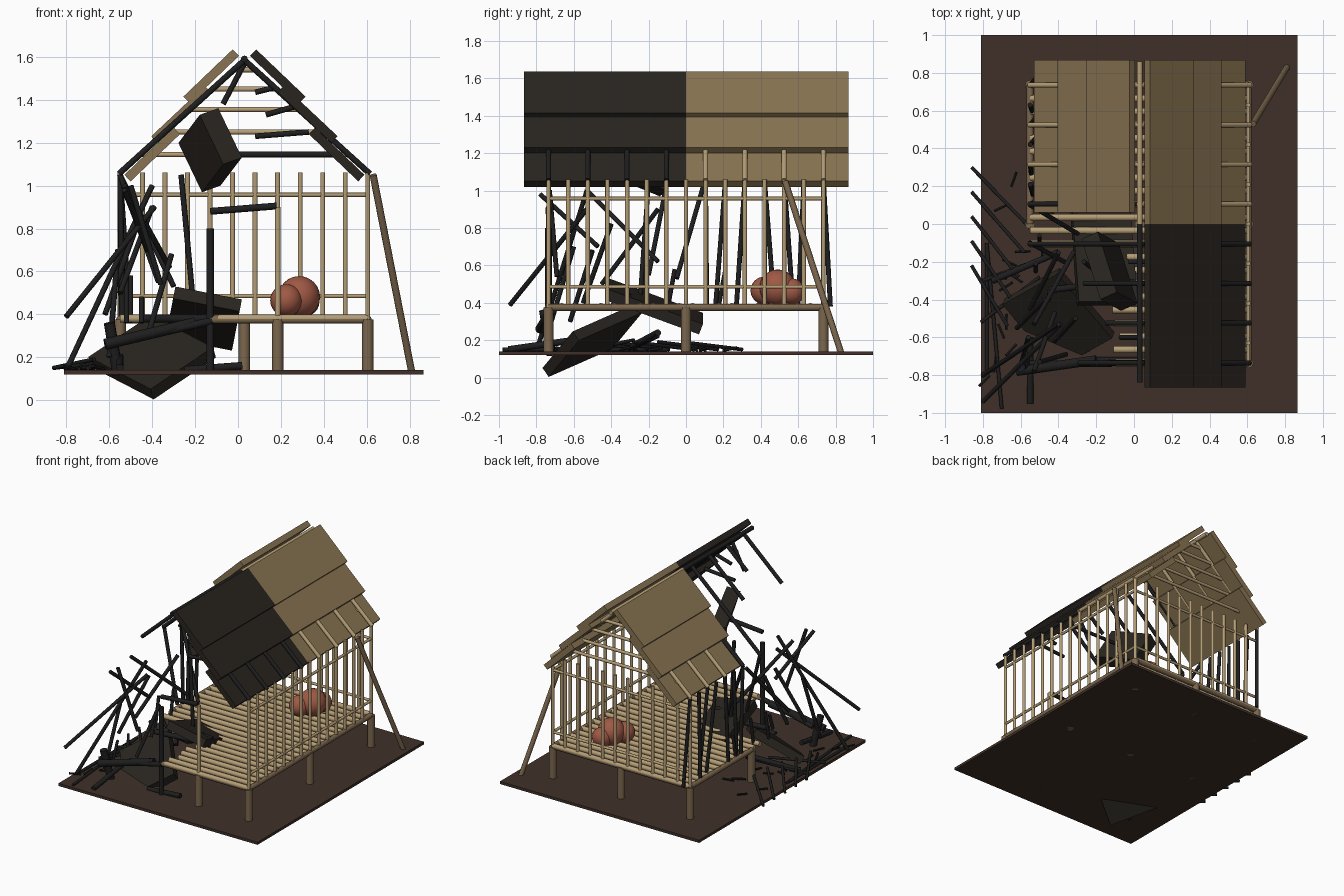
import bpy, bmesh, math, random
from mathutils import Vector, Matrix

if "Cube" in bpy.data.objects:
    bpy.data.objects.remove(bpy.data.objects["Cube"])

random.seed(4)

def mat(name, r, g, b):
    m = bpy.data.materials.new(name)
    m.diffuse_color = (r, g, b, 1)
    m.use_nodes = True
    m.node_tree.nodes["Principled BSDF"].inputs["Base Color"].default_value = m.diffuse_color
    return m

BAMBOO = mat("bamboo", .46, .34, .18)
WOOD = mat("post_wood", .2, .135, .075)
THATCH = mat("thatch", .25, .175, .085)
BURNT = mat("burnt_thatch", .022, .018, .014)
CHAR = mat("char", .013, .013, .013)
EARTH = mat("earth", .05, .03, .022)
CLAY = mat("clay", .35, .1, .06)

def finish(name, bm, m):
    me = bpy.data.meshes.new(name)
    bm.to_mesh(me)
    bm.free()
    me.materials.append(m)
    o = bpy.data.objects.new(name, me)
    bpy.context.collection.objects.link(o)
    bpy.ops.object.select_all(action='DESELECT')
    o.select_set(True)
    bpy.context.view_layer.objects.active = o
    bpy.ops.object.shade_smooth_by_angle(angle=math.radians(50))

def poles(name, segs, r, m, sides=10):
    """Round poles, one per (start, end) pair, in one object."""
    bm = bmesh.new()
    for a, b in segs:
        a, b = Vector(a), Vector(b)
        d = b - a
        M = Matrix.Translation((a + b) / 2) @ d.to_track_quat('Z', 'Y').to_matrix().to_4x4()
        bmesh.ops.create_cone(bm, cap_ends=True, segments=sides, radius1=r, radius2=r,
                              depth=d.length, matrix=M)
    finish(name, bm, m)

def slab(name, c, u, v, t, m):
    """Board centred on c with edge vectors u, v and thickness t."""
    u, v = Vector(u), Vector(v)
    v = v - u.normalized() * v.dot(u.normalized())
    n = u.cross(v).normalized() * t
    M = Matrix((u, v, n)).transposed().to_4x4()
    M.translation = Vector(c)
    bm = bmesh.new()
    bmesh.ops.create_cube(bm, size=1, matrix=M)
    bmesh.ops.recalc_face_normals(bm, faces=bm.faces)
    finish(name, bm, m)

# ground
slab("ground", (.027, 0, .13), (1.675, 0, 0), (0, 2, 0), .02, EARTH)

# stilts and floor frame
XR, XL, Y = .605, -.55, .735
poles("stilts", [((x, y, .12), (x, y, .375)) for x, y in
      [(XR, -Y), (XR, 0), (XR, Y), (.185, -Y), (.03, Y), (XL, Y), (XL, 0), (.03, 0)]], .027, WOOD, 12)
poles("floor_beams", [((XR, -Y, .375), (XR, Y, .375)), ((-.13, -Y, .375), (XR, -Y, .375)),
      ((XL, Y, .375), (XR, Y, .375)), ((XL, 0, .375), (XL, Y, .375))], .019, WOOD)

# floor slats, broken off at the burnt corner
slats = []
for i in range(22):
    y = -Y + .07 * i
    x0 = XL if y > -.12 else random.uniform(-.12, -.01)
    slats.append(((x0, y, .38), (XR, y, .38)))
poles("floor_slats", slats, .019, BAMBOO, 8)

# standing right and back walls
ys = [-Y + .105 * i for i in range(15)]
poles("right_wall_poles", [((XR, y, .37), (XR, y, 1.06)) for y in ys], .012, BAMBOO)
poles("back_wall_poles", [((XR - .105 * i, Y, .37), (XR - .105 * i, Y, 1.06)) for i in range(12)], .012, BAMBOO)
poles("wall_rails", [s for z in (.485, .957) for s in
      [((XR, -Y, z), (XR, Y, z)), ((XL, Y, z), (XR, Y, z))]], .01, BAMBOO)

# burnt left wall, poles leaning
poles("left_wall_poles", [((XL, y, 1.05), (XL + random.uniform(0, .05), y + random.uniform(-.08, .08), .38))
      for y in ys[8:]] + [((XL, .1, 1.05), (-.3, -.05, .53)), ((XL, -.1, 1.05), (-.37, -.2, .55))], .013, CHAR)

# doorway
poles("door_jamb_right", [((.185, -Y, .375), (.185, -Y, .9))], .014, BAMBOO)
poles("door_jamb_burnt", [((-.13, -Y, .13), (-.13, -Y, .8))], .018, CHAR)
poles("door_lintel", [((-.13, -Y, .88), (.18, -Y, .905))], .016, CHAR)

# roof: ridge, rafters, gable bars, overlapping tiers
CX = .03
poles("ridge_pole", [((CX, 0, 1.59), (CX, .86, 1.59))], .016, BAMBOO)
poles("ridge_pole_burnt", [((CX, -.84, 1.59), (CX, 0, 1.59))], .016, CHAR)
def rafter(y, s, t=1):
    return ((CX, y, 1.585), (CX + s * .585 * t, y, 1.585 - .53 * t))
rys = [-Y + .21 * i for i in range(8)]
poles("rafters", [rafter(y, s) for y in rys[4:] for s in (1, -1) if (y, s) != (rys[4], -1)], .014, BAMBOO)
poles("rafters_burnt", [rafter(y, 1) for y in rys[:4]] + [rafter(rys[4], -1), rafter(rys[3], -1)]
      + [rafter(y, -1, t) for y, t in zip(rys[:3], (.55, .3, .5))], .014, CHAR)
bars = []
for z in (1.54, 1.45, 1.355, 1.25, 1.145):
    w = (1.585 - z) * 1.1
    bars.append(((CX - w, Y, z), (CX + w, Y, z)))
poles("gable_bars", bars, .012, BAMBOO)
poles("broken_bars", [((.08, -.73, 1.435), (.18, -.73, 1.46)), ((.13, -.73, 1.33), (.27, -.73, 1.37)),
      ((.08, -.7, 1.23), (.33, -.7, 1.25)), ((-.03, -.2, 1.145), (.47, -.2, 1.145)),
      ((CX, -.6, 1.57), (-.07, -.6, 1.38))], .013, CHAR)

tiers = [((.04, 1.53 + .09), (.27, 1.4)), ((.17, 1.45), (.42, 1.215)), ((.315, 1.255), (.545, 1.035))]
for k, ((x0, z0), (x1, z1)) in enumerate(tiers):
    for side, s, y0, y1, m in [("right_back", 1, 0, .868, THATCH), ("right_front", 1, -.865, 0, BURNT),
                               ("left_back", -1, .06, .868, THATCH)]:
        slab(f"roof_{side}_tier{k + 1}", (CX + s * ((x0 + x1) / 2), (y0 + y1) / 2, (z0 + z1) / 2),
             (s * (x1 - x0), 0, z1 - z0), (0, y1 - y0, 0), .042, m)

# fallen roof panels
slab("fallen_panel_ground", (-.40, -.5, .20), (-.29, .34, .15), (.30, .15, .19), .06, BURNT)
slab("fallen_panel_floor", (-.16, -.17, .38), (.31, 0, -.06), (0, .5, -.19), .06, BURNT)
slab("hanging_panel", (-.13, -.25, 1.165), (.11, -.06, -.23), (.1, -.32, .13), .10, BURNT)

# leaning prop
poles("prop", [((.63, .53, 1.05), (.81, .83, .13))], .017, WOOD)

# burnt front corner: toppled post and beams
poles("toppled_posts", [((-.6, -.76, .36), (-.56, -.72, .12)), ((-.62, -.78, .26), (-.2, -.72, .36))], .026, CHAR)
poles("fallen_beams", [((-.55, -.74, .27), (-.12, -.74, .37)), ((-.25, -.72, .14), (.02, -.72, .16)),
      ((-.45, -.35, .38), (-.12, -.31, .38)), ((-.55, -.95, .15), (-.55, -.6, .2)),
      ((-.24, -.31, .45), (0, -.31, .43)), ((-.75, -.3, .16), (-.4, -.15, .24))], .018, CHAR)

# fallen burnt wall sticks
poles("leaning_sticks", [((-.39, -.53, .9), (-.8, -.94, .39)), ((-.4, -.53, 1.0), (-.8, -.8, .14)),
      ((-.53, -.53, 1.0), (-.32, -.15, .62)), ((-.53, -.78, .98), (-.42, -.47, .7)),
      ((-.4, -.15, .9), (-.55, -.45, .5)), ((-.5, -.73, 1.0), (-.36, -.69, .54)),
      ((-.265, -.2, 1.05), (-.2, -.25, .36)), ((-.47, -.4, .82), (-.62, -.55, .4)),
      ((-.31, -.5, .68), (-.42, -.62, .3)), ((-.56, -.6, .7), (-.6, -.75, .2))], .013, CHAR)
poles("wall_stubs", [((x, y, .36), (x, y + .04, z)) for x, y, z in
      [(-.52, -.25, .58), (-.5, -.1, .58), (-.54, .17, .57), (-.45, -.4, .48)]], .012, CHAR)
poles("ground_sticks", [((-.86, .3 - .13 * i, .15), (-.55 - .03 * i, -.02 - .13 * i, .19)) for i in range(5)]
      + [((-.78, -.1 - .02 * i, .15), (-.7 - .08 * i, -.98 + .2 * i, .15)) for i in range(2)]
      + [((-.81, -.52, .15), (-.5, -.28, .2)), ((-.8, -.3, .15), (-.4, -.15, .22))], .01, CHAR)

# small charcoal bits
bits = []
for i in range(16):
    p = Vector((random.uniform(-.78, -.4), random.uniform(-.85, .2), .145))
    a = random.uniform(0, math.tau)
    bits.append((p, p + Vector((math.cos(a) * .08, math.sin(a) * .08, .015))))
poles("charcoal_bits", bits, .008, CHAR, 6)

# clay jars on the floor
bm = bmesh.new()
for c, r in [((.285, .49, .48), .098), ((.225, .42, .465), .075), ((.31, .565, .46), .07)]:
    bmesh.ops.create_uvsphere(bm, u_segments=20, v_segments=12, radius=r, matrix=Matrix.Translation(c))
finish("clay_jars", bm, CLAY)
